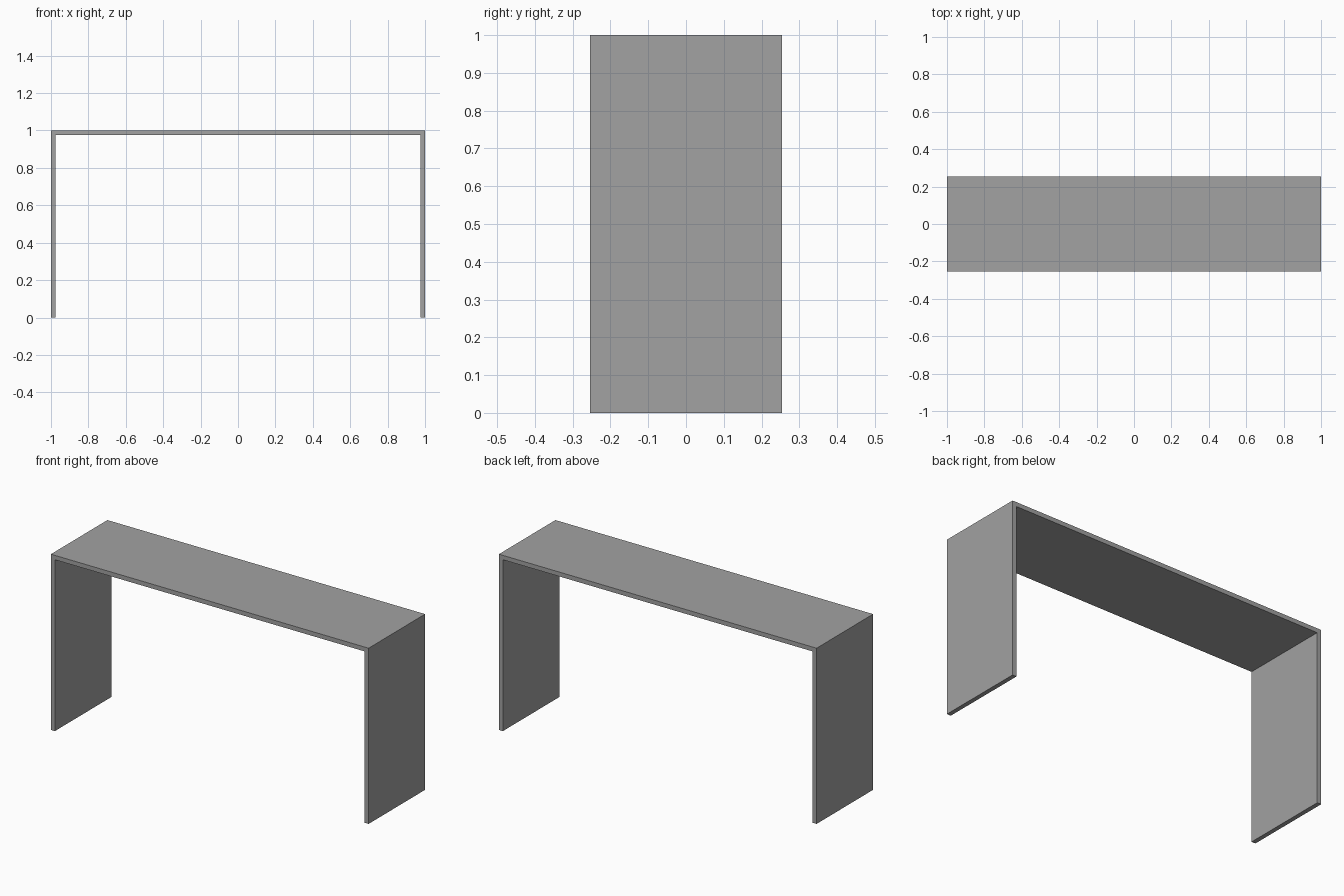
import bpy
import bmesh

if "Cube" in bpy.data.objects:
    bpy.data.objects.remove(bpy.data.objects["Cube"])

HALF_LENGTH, HALF_DEPTH, HEIGHT, THICK = 1.0, 0.254, 1.0, 0.025

grey = bpy.data.materials.new("mid grey")
grey.diffuse_color = (0.36, 0.36, 0.36, 1)
grey.use_nodes = True
grey.node_tree.nodes["Principled BSDF"].inputs["Base Color"].default_value = grey.diffuse_color


def extruded_profile(name, points, y0, y1, material):
    """Extrude a closed x-z outline along y."""
    bm = bmesh.new()
    face = bm.faces.new([bm.verts.new((x, y0, z)) for x, z in points])
    result = bmesh.ops.extrude_face_region(bm, geom=[face], use_keep_orig=True)
    moved = [v for v in result["geom"] if isinstance(v, bmesh.types.BMVert)]
    bmesh.ops.translate(bm, verts=moved, vec=(0, y1 - y0, 0))
    bmesh.ops.recalc_face_normals(bm, faces=bm.faces)
    mesh = bpy.data.meshes.new(name)
    bm.to_mesh(mesh)
    bm.free()
    mesh.materials.append(material)
    obj = bpy.data.objects.new(name, mesh)
    bpy.context.collection.objects.link(obj)
    return obj


# One continuous board: top with two full-depth side panels, mirrored in x
right_half = [(HALF_LENGTH, HEIGHT), (HALF_LENGTH, 0),
              (HALF_LENGTH - THICK, 0), (HALF_LENGTH - THICK, HEIGHT - THICK)]
left_half = [(-x, z) for x, z in reversed(right_half)]
extruded_profile("console_table", right_half + left_half,
                 -HALF_DEPTH, HALF_DEPTH, grey)
